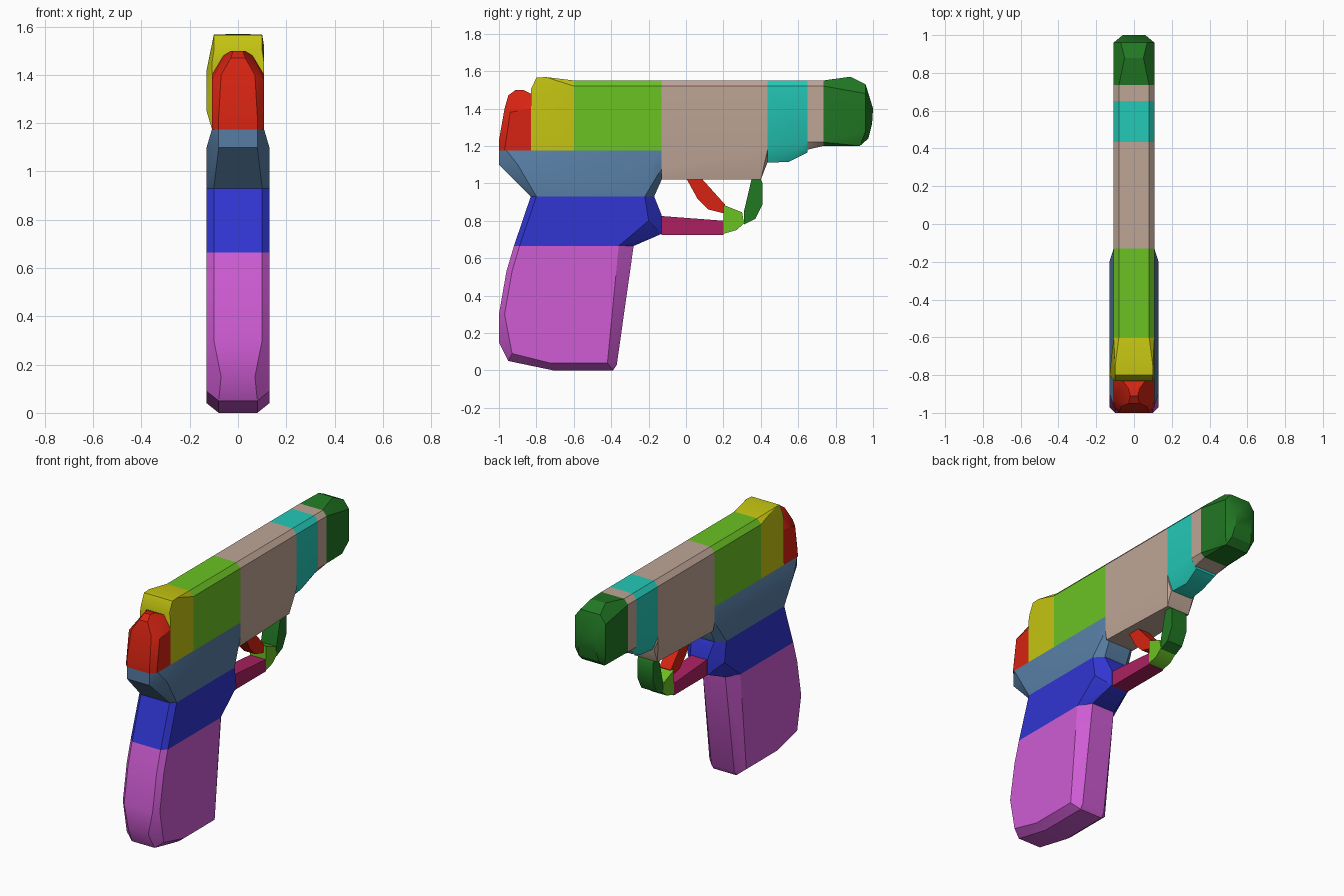
import bpy
import bmesh

# Remove the default object only
default_cube = bpy.data.objects.get("Cube")
if default_cube:
    bpy.data.objects.remove(default_cube, do_unlink=True)


def to_linear(value):
    return value / 12.92 if value < 0.04 else ((value + 0.055) / 1.055) ** 2.4


def make_material(name, red, green, blue):
    colour = tuple(to_linear(channel) for channel in (red, green, blue)) + (1.0,)
    material = bpy.data.materials.new(name)
    material.use_nodes = True
    material.diffuse_color = colour
    for node in material.node_tree.nodes:
        if node.type == "BSDF_PRINCIPLED":
            node.inputs["Base Color"].default_value = colour
    return material


RED = make_material("red", .84, .14, .07)
YELLOW = make_material("yellow", .77, .77, .07)
LIME = make_material("lime green", .42, .76, .14)
TAN = make_material("dusty tan", .75, .65, .59)
TEAL = make_material("teal", .14, .79, .72)
GREEN = make_material("dark green", .13, .47, .14)
STEEL = make_material("steel blue", .34, .49, .64)
BLUE = make_material("royal blue", .19, .21, .82)
ORCHID = make_material("orchid", .81, .36, .83)
CRIMSON = make_material("crimson", .67, .13, .38)


def hull_part(name, material, points, extra=()):
    """Convex part from (y, z, half width) points, mirrored in x, plus extra (x, y, z) points."""
    mesh = bpy.data.meshes.new(name)
    bm = bmesh.new()
    for y, z, half in points:
        for side in (-half, half):
            bm.verts.new((side, y, z))
    for point in extra:
        bm.verts.new(point)
    result = bmesh.ops.convex_hull(bm, input=bm.verts[:])
    unused = {item for key in ("geom_interior", "geom_unused") for item in result[key]
              if isinstance(item, bmesh.types.BMVert)}
    bmesh.ops.delete(bm, geom=list(unused), context="VERTS")
    bmesh.ops.dissolve_limit(bm, angle_limit=0.02, verts=bm.verts[:], edges=bm.edges[:])
    bmesh.ops.recalc_face_normals(bm, faces=bm.faces[:])
    bm.to_mesh(mesh)
    bm.free()
    mesh.materials.append(material)
    part = bpy.data.objects.new(name, mesh)
    bpy.context.collection.objects.link(part)
    bpy.ops.object.select_all(action="DESELECT")
    part.select_set(True)
    bpy.context.view_layer.objects.active = part
    bpy.ops.object.shade_smooth_by_angle(angle=0.5)
    return part


# Shared levels and half widths
TOP, SHOULDER, DECK, WAIST, HEEL = 1.55, 1.52, 1.175, .93, .665
JOIN, MID, NOSE, CAP = -.13, .435, .65, .735
SLIDE, CROWN, GRIP, EDGE, GUARD = .108, .08, .13, .1, .055


def roof(*stations):
    """Chamfered top edge points of the slide at each y station."""
    return [(y, z, half) for y in stations for z, half in ((TOP, CROWN), (SHOULDER, SLIDE))]


# Upper slide sections
hull_part("rear_slide", LIME, roof(-.6, JOIN) + [(-.6, DECK, SLIDE), (JOIN, DECK, SLIDE)])
hull_part("slide_body", TAN, roof(JOIN, MID) + [
    (JOIN, 1.07, SLIDE), (JOIN, 1.02, EDGE), (MID, DECK, SLIDE),
    (MID, 1.11, CROWN), (.4, 1.02, CROWN)])
hull_part("slide_band", TEAL, roof(MID, NOSE) + [
    (MID, 1.2, SLIDE), (NOSE, 1.22, SLIDE), (MID, 1.11, .07),
    (.55, 1.115, .06), (NOSE, 1.165, .07)])
hull_part("barrel_neck", TAN, roof(NOSE, CAP) + [
    (NOSE, 1.22, SLIDE), (CAP, 1.22, SLIDE), (NOSE, 1.18, CROWN), (CAP, 1.2, CROWN)])
hull_part("muzzle", GREEN, roof(CAP) + [
    (CAP, 1.22, SLIDE), (CAP, 1.2, CROWN), (.88, 1.57, .05), (.96, 1.53, .07),
    (.96, 1.48, SLIDE), (.96, 1.28, SLIDE), (1, 1.4, .06), (.995, 1.32, .06),
    (.975, 1.24, .07), (.93, 1.2, CROWN)])

# Rear sight block and hammer
hull_part("rear_sight_block", YELLOW, roof(-.6) + [
    (-.6, DECK, SLIDE), (-.83, DECK, SLIDE), (-.83, 1.45, SLIDE), (-.83, 1.5, EDGE),
    (-.8, 1.565, EDGE), (-.75, 1.568, EDGE)],
    extra=[(-GRIP, -.8, 1.25), (-GRIP, -.8, 1.42)])
hull_part("hammer", RED, [
    (-1, DECK, CROWN), (-1, 1.23, CROWN), (-.97, DECK, SLIDE), (-.97, 1.4, .07),
    (-.94, 1.38, SLIDE), (-.95, 1.47, .03), (-.91, 1.5, .02), (-.87, 1.5, .03),
    (-.83, 1.48, .06), (-.83, 1.4, SLIDE), (-.83, DECK, SLIDE)])

# Frame under the slide
hull_part("frame", STEEL, [
    (-1, DECK, CROWN), (-1, 1.1, CROWN), (-.96, DECK, SLIDE), (-.9, 1.1, GRIP),
    (-.83, WAIST, EDGE), (-.8, WAIST, GRIP), (-.22, WAIST, GRIP), (-.17, WAIST, CROWN),
    (-.2, 1.1, GRIP), (JOIN, 1.02, CROWN), (JOIN, 1.08, SLIDE), (JOIN, DECK, SLIDE)])

# Upper and lower grip
hull_part("upper_grip", BLUE, [
    (-.83, WAIST, EDGE), (-.8, WAIST, GRIP), (-.22, WAIST, GRIP), (-.17, WAIST, CROWN),
    (JOIN, .83, .06), (JOIN, .73, .06), (-.2, .8, GRIP), (-.28, HEEL, CROWN),
    (-.36, HEEL, GRIP), (-.89, HEEL, GRIP), (-.92, HEEL, EDGE)])
hull_part("lower_grip", ORCHID, [
    (-.92, HEEL, EDGE), (-.89, HEEL, GRIP), (-.36, HEEL, GRIP), (-.28, HEEL, CROWN),
    (-.37, .03, CROWN), (-.39, 0, CROWN), (-.42, .04, GRIP), (-.71, 0, CROWN),
    (-.73, .04, GRIP), (-.95, .05, CROWN), (-.93, .09, GRIP), (-1, .15, .07),
    (-1, .3, EDGE), (-.97, .3, GRIP), (-.96, .53, EDGE), (-.93, .53, GRIP)])

# Trigger and its guard
hull_part("trigger", RED, [
    (0, 1.03, .04), (.08, 1.03, .04), (.06, .92, .04), (.12, .86, .04),
    (.2, .84, .04), (.21, .885, .04)])
hull_part("guard_bar", CRIMSON, [
    (JOIN, .825, GUARD), (JOIN, .725, GUARD), (.2, .725, GUARD), (.2, .8, GUARD)])
hull_part("guard_corner", LIME, [
    (.2, .885, GUARD), (.2, .73, GUARD), (.27, .75, GUARD), (.31, .785, GUARD),
    (.3, .845, GUARD)])
hull_part("guard_front", GREEN, [
    (.35, 1.02, GUARD), (.4, 1.02, GUARD), (.41, 1, GUARD), (.41, .89, GUARD),
    (.37, .81, GUARD), (.31, .78, GUARD), (.31, .85, GUARD)])
